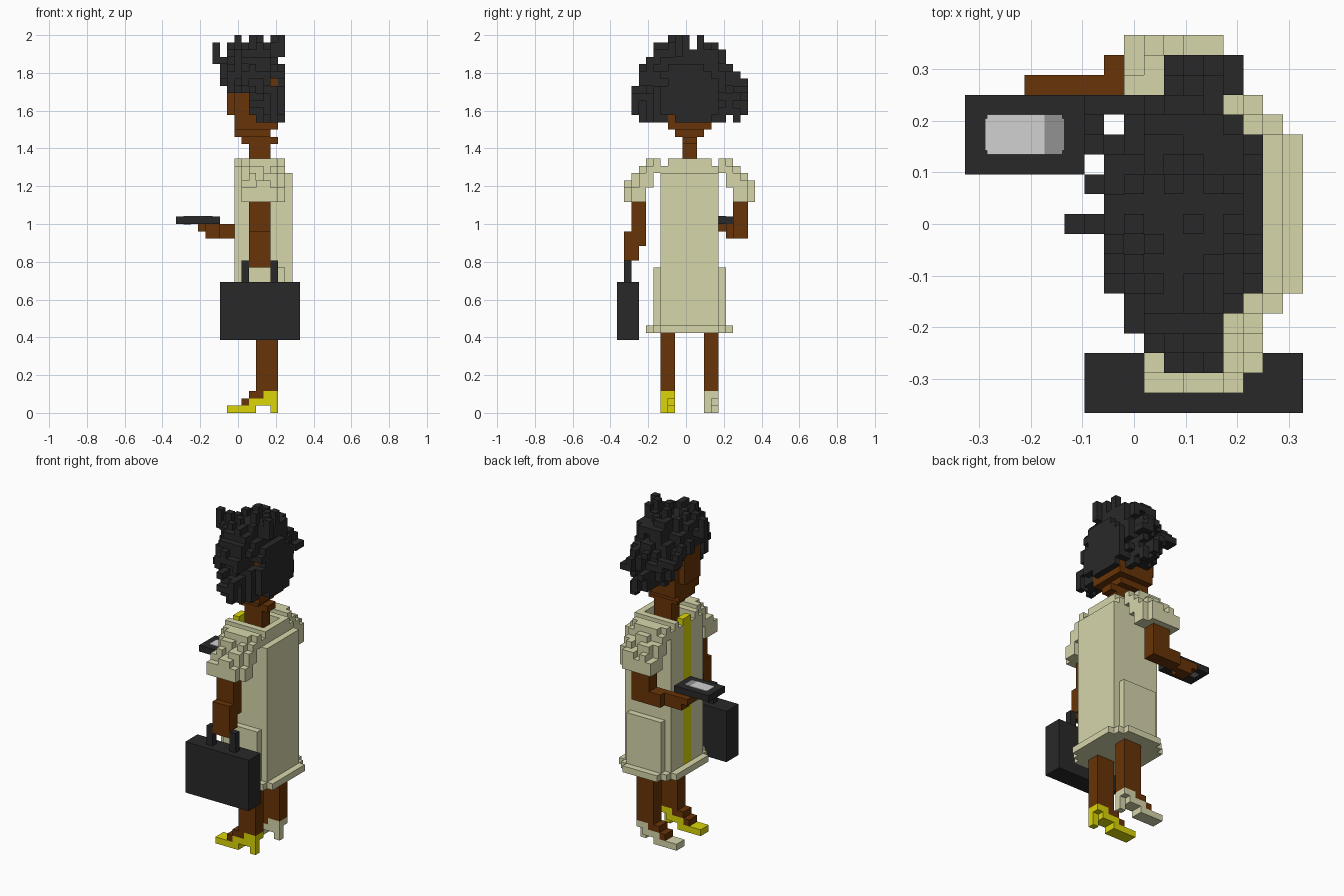
import bpy, bmesh, math, random
from mathutils import Vector

if "Cube" in bpy.data.objects:
    bpy.data.objects.remove(bpy.data.objects["Cube"], do_unlink=True)

random.seed(4)
U = 2 / 52  # block size


def material(name, r, g, b):
    m = bpy.data.materials.new(name)
    m.use_nodes = True
    m.diffuse_color = (r, g, b, 1)
    bsdf = m.node_tree.nodes["Principled BSDF"]
    bsdf.inputs["Base Color"].default_value = (r, g, b, 1)
    bsdf.inputs["Roughness"].default_value = 0.9
    return m


BEIGE = material("beige cloth", 0.68, 0.67, 0.41)
BROWN = material("brown skin", 0.14, 0.034, 0.002)
DARK = material("charcoal", 0.022, 0.022, 0.022)
YELLOW = material("yellow", 0.71, 0.67, 0.002)
LIGHT = material("screen light grey", 0.64, 0.64, 0.64)
GREY = material("screen mid grey", 0.29, 0.29, 0.29)


def part(name, mat, boxes):
    """One object made of boxes (x0, x1, y0, y1, z0, z1) measured in blocks."""
    bm = bmesh.new()
    for x0, x1, y0, y1, z0, z1 in boxes:
        verts = bmesh.ops.create_cube(bm, size=1)["verts"]
        size = Vector((x1 - x0, y1 - y0, z1 - z0))
        mid = Vector((x0 + x1, y0 + y1, z0 + z1)) / 2
        for v in verts:
            v.co = (v.co * size + mid) * U
    mesh = bpy.data.meshes.new(name)
    bm.to_mesh(mesh)
    bm.free()
    mesh.materials.append(mat)
    ob = bpy.data.objects.new(name, mesh)
    bpy.context.collection.objects.link(ob)
    return ob


def cell(x, y, z, h=1):
    return (x - .5, x + .5, y - .5, y + .5, z, z + h)


# Coat body, open down the front, with a sunken neckline
part("coat_body", BEIGE, [
    (0.5, 6.5, -3.5, 4.5, 12, 33),
    (6.5, 7.5, -3.5, 4.5, 12, 33),
    (-0.5, 0.5, -3.5, -0.5, 12, 34),
    (-0.5, 0.5, 1.5, 4.5, 12, 34),
    (0.5, 6.5, -3.5, -1.5, 33, 34),
    (0.5, 6.5, 2.5, 4.5, 33, 34),
    (5.5, 6.5, -1.5, 2.5, 33, 34)])
part("collar", BEIGE, [
    (-0.5, 6.5, -2.5, -1.5, 34, 35),
    (-0.5, 6.5, 2.5, 3.5, 34, 35),
    (5.5, 6.5, -1.5, 2.5, 34, 35)])
part("coat_pockets", BEIGE, [
    (0.5, 6.5, -4.5, -3.5, 12, 20),
    (0.5, 6.5, 4.5, 5.5, 12, 20)])
part("coat_hem", BEIGE, [
    (-1.5, 8.5, -3.5, 4.5, 11, 12),
    (-0.5, 7.5, -4.5, 5.5, 11, 12),
    (0.5, 6.5, -5.5, 6.5, 11, 12)])
part("shirt", YELLOW, [(-0.5, 0.5, -0.5, 1.5, 12, 35)])


# Stepped puff sleeves
def sleeve(name, side, first, last):
    tops, bottoms = (35, 35, 34, 33, 32), (33, 31, 29, 29, 29)
    boxes = []
    for k in range(5):
        y = 0.5 + side * (4.5 + k)
        for x in range(first, last + 1 - (k == 4)):
            edge = min(x - first, last - x)
            top = tops[k] - (1 if edge == 0 and k else 0) - (k > 1 and (x + k) % 3 == 0)
            boxes.append(cell(x, y, bottoms[k], top - bottoms[k]))
    part(name, BEIGE, boxes)


sleeve("bag_sleeve", -1, 1, 6)
sleeve("phone_sleeve", 1, 0, 5)

# Arms
part("bag_arm", BROWN, [
    (1.5, 4.5, -7.5, -5.5, 23, 30),
    (1.5, 4.5, -8.5, -6.5, 21, 25),
    (1.5, 4.5, -8.5, -7.5, 20, 21)])
part("phone_arm", BROWN, [
    (0.5, 3.5, 6.5, 8.5, 24, 30),
    (-1.5, 0.5, 6.5, 8.5, 24, 26),
    (-4.5, -1.5, 6.5, 7.5, 24, 26),
    (-4.5, -2.5, 5.5, 6.5, 24, 26),
    (-5.5, -4.5, 4.5, 7.5, 25, 26)])

# Handbag
part("bag", DARK, [(-2.5, 8.5, -9.5, -6.5, 10, 18)])
part("bag_handles", DARK, [
    (0.5, 1.5, -8.5, -7.5, 18, 21),
    (4.5, 5.5, -8.5, -7.5, 18, 21)])

# Phone with a two-tone screen and a lens plate underneath
part("phone", DARK, [(-8.5, -2.5, 2.5, 6.5, 26, 27)])
part("phone_screen", LIGHT, [
    (-7.4, -4.5, 3.5, 5.5, 27, 27.1),
    (-7.5, -7.4, 3.7, 5.3, 27, 27.1)])
part("phone_screen_band", GREY, [
    (-4.5, -3.6, 3.5, 5.5, 27, 27.1),
    (-3.6, -3.5, 3.7, 5.3, 27, 27.1)])
part("phone_lens", GREY, [(-7.5, -6.5, 4.5, 5.5, 25.9, 26)])

# Legs, feet and mismatched shoes with narrow heels
for label, y0, mat in (("bag_side", -3.5, YELLOW), ("phone_side", 2.5, BEIGE)):
    y1 = y0 + 2
    part(label + "_leg", BROWN, [
        (2.5, 5.5, y0, y1, 3, 11),
        (1.5, 3.5, y0, y1, 2, 3),
        (0.5, 1.5, y0, y1, 1, 2)])
    part(label + "_shoe", mat, [
        (-1.5, 2.5, y0, y1, 0, 1),
        (1.5, 4.5, y0, y1, 1, 2),
        (3.5, 5.5, y0, y1, 2, 3),
        (4.5, 5.5, y0, y0 + 1, 0, 2)])

# Neck and head
part("neck", BROWN, [(1.5, 4.5, -0.5, 1.5, 33, 38)])
part("head", BROWN, [
    (0.5, 5.5, -0.5, 1.5, 37, 38),
    (-0.5, 4.5, -1.5, 2.5, 38, 39),
    (-0.5, 5.5, -2.5, 3.5, 39, 47),
    (-1.5, -0.5, -1.5, 2.5, 41, 46)])

# Bushy hair: rows across the head with ragged ends, open around the face
hair = []
for z in range(40, 50):
    lift = max(0, z + 0.5 - 42.5) / 9
    width = 8 * math.sqrt(1 - lift * lift) - max(0, 42 - z)
    first = 4 if z < 41 else 2 if z < 44 else 0 if z < 46 else -1
    for x in range(first, 7 if z < 48 else 6):
        w = width * math.sqrt(1 - (abs(x - 2.5) / 4.1) ** 2)
        w = min(w, {6: 4, 5: 5}.get(x, 8))
        loose = (0, 0, 0, 1) if x == 6 else (0, 0, 1, 2)
        ends = [max(1, round(w) - random.choice(loose)) for _ in range(2)]
        hair.append((x - .5, x + .5, 0.5 - ends[0], 0.5 + ends[1], z, z + 1))
# Side locks and fringe framing the face
for side in (-1, 1):
    for z in range(44, 47):
        hair.append(cell(-1, 0.5 + side * 3.5, z))
hair += [cell(0, 4, 42, 2), cell(1, 4, 41, 3), cell(1, 5, 42, 2), cell(-1, 3, 45)]
part("hair", DARK, hair)

# Loose tufts standing out of the hair
tufts = [(0, -2, 50, 2), (3, 0, 50, 2), (2, 2, 50, 2), (5, 2, 50, 2), (6, -1, 49, 3),
         (5, 0, 49, 3), (-2, 0, 48, 1), (-3, 0, 48, 3), (-2, 2, 46, 2), (-2, 4, 46, 2),
         (-2, 5, 45, 2), (-2, 6, 45, 1), (-1, 6, 45, 1), (4, 8, 44, 2), (5, 8, 44, 1),
         (5, 7, 44, 1), (3, 8, 41, 2), (4, -7, 41, 3), (3, -6, 40, 1), (4, 7, 40, 2),
         (3, -4, 49, 2), (1, 4, 49, 2)]
# Short crown tufts scattered over the top
for x in range(-1, 6):
    for y in range(-3, 5):
        if (x + y) % 2 == 0 and abs(x - 2) + abs(y - 0.5) < 5:
            tufts.append((x, y, 49, random.choice((1, 2, 2))))
part("hair_tufts", DARK, [cell(*t) for t in tufts])
